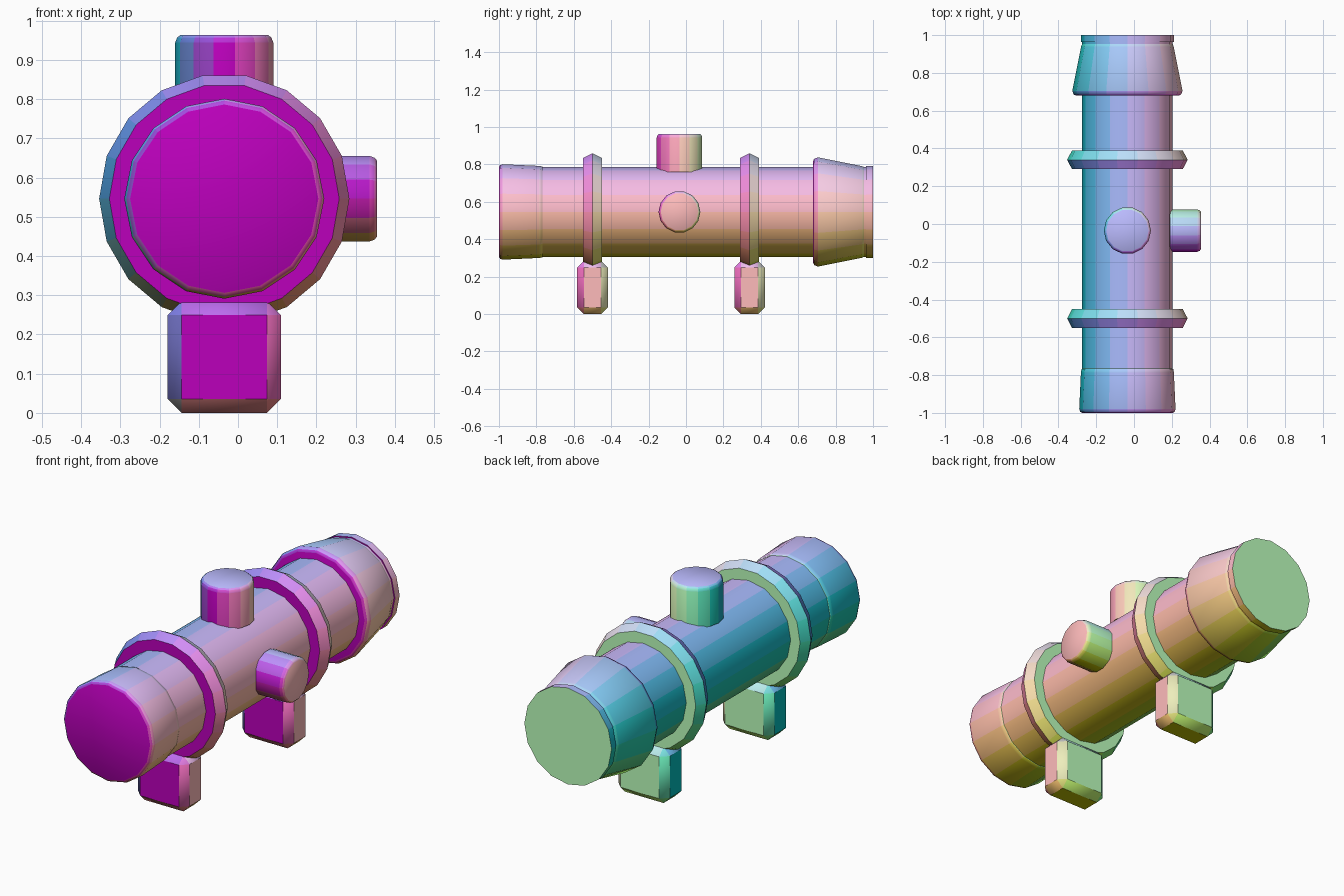
import bpy, bmesh, math

if "Cube" in bpy.data.objects:
    bpy.data.objects.remove(bpy.data.objects["Cube"])

CX, CZ = -0.035, 0.546   # barrel axis


def tint(me):
    """Colour each facet by the way it faces: x to red, y to green, z to blue."""
    slots = {}
    for f in me.polygons:
        key = tuple(round(c * 0.5 + 0.5, 2) for c in f.normal)
        if key not in slots:
            label = "facing_%.2f_%.2f_%.2f" % key
            mat = bpy.data.materials.get(label) or bpy.data.materials.new(label)
            mat.diffuse_color = (*key, 1)
            mat.use_nodes = True
            mat.node_tree.nodes["Principled BSDF"].inputs["Base Color"].default_value = mat.diffuse_color
            slots[key] = len(me.materials)
            me.materials.append(mat)
        f.material_index = slots[key]


def finish(name, bm, angle):
    bmesh.ops.recalc_face_normals(bm, faces=bm.faces)
    me = bpy.data.meshes.new(name)
    bm.to_mesh(me)
    bm.free()
    tint(me)
    ob = bpy.data.objects.new(name, me)
    bpy.context.collection.objects.link(ob)
    bpy.ops.object.select_all(action='DESELECT')
    ob.select_set(True)
    bpy.context.view_layer.objects.active = ob
    bpy.ops.object.shade_smooth_by_angle(angle=math.radians(angle))
    return ob


def lathe(name, profile, sides, axis='Y', centre=(CX, 0, CZ), angle=50):
    """Closed solid of revolution from (height, radius) points."""
    bm = bmesh.new()
    rings = []
    for h, r in profile:
        ring = []
        for i in range(sides):
            a = 2 * math.pi * i / sides
            c, s = r * math.cos(a), r * math.sin(a)
            p = {'X': (h, c, s), 'Y': (c, h, s), 'Z': (c, s, h)}[axis]
            ring.append(bm.verts.new([p[k] + centre[k] for k in range(3)]))
        rings.append(ring)
    for a, b in zip(rings, rings[1:]):
        for i in range(sides):
            j = (i + 1) % sides
            bm.faces.new((a[i], a[j], b[j], b[i]))
    bm.faces.new(rings[0])
    bm.faces.new(rings[-1])
    return finish(name, bm, angle)


# main barrel, front cap, rear flare and rear lens disc
lathe("barrel", [(-0.9, 0.24), (0.963, 0.24)], 16)
lathe("front_cap", [(-1.0, 0.24), (-0.994, 0.25), (-0.98, 0.255),
                    (-0.785, 0.246), (-0.768, 0.243), (-0.764, 0.236)], 16)
lathe("rear_flare", [(0.68, 0.272), (0.685, 0.284), (0.705, 0.292),
                     (0.94, 0.245), (0.957, 0.238), (0.963, 0.228)], 16)
lathe("rear_disc", [(0.963, 0.246), (1.0, 0.246)], 16)

# adjustment knobs on top and on the right side
lathe("top_knob", [(0.76, 0.125), (0.944, 0.125), (0.957, 0.12), (0.963, 0.112)],
      14, 'Z', (CX, CX, 0))
lathe("side_knob", [(0.19, 0.112), (0.335, 0.112), (0.348, 0.107), (0.354, 0.1)],
      14, 'X', (0, CX, CZ))

# two mounts: clamp ring and chamfered foot
for label, y in (("front", -0.5), ("rear", 0.34)):
    lathe(label + "_ring", [(-0.05, 0.293), (0, 0.319), (0.05, 0.293)],
          18, 'Y', (CX, y, CZ), 40)
    bm = bmesh.new()
    bmesh.ops.create_cube(bm, size=1)
    for v in bm.verts:
        v.co = (v.co.x * 0.29 + CX, v.co.y * 0.164 + y, v.co.z * 0.285 + 0.1425)
    bmesh.ops.bevel(bm, geom=bm.edges[:], offset=0.036, segments=1,
                    affect='EDGES', profile=0.5)
    finish(label + "_foot", bm, 40)
